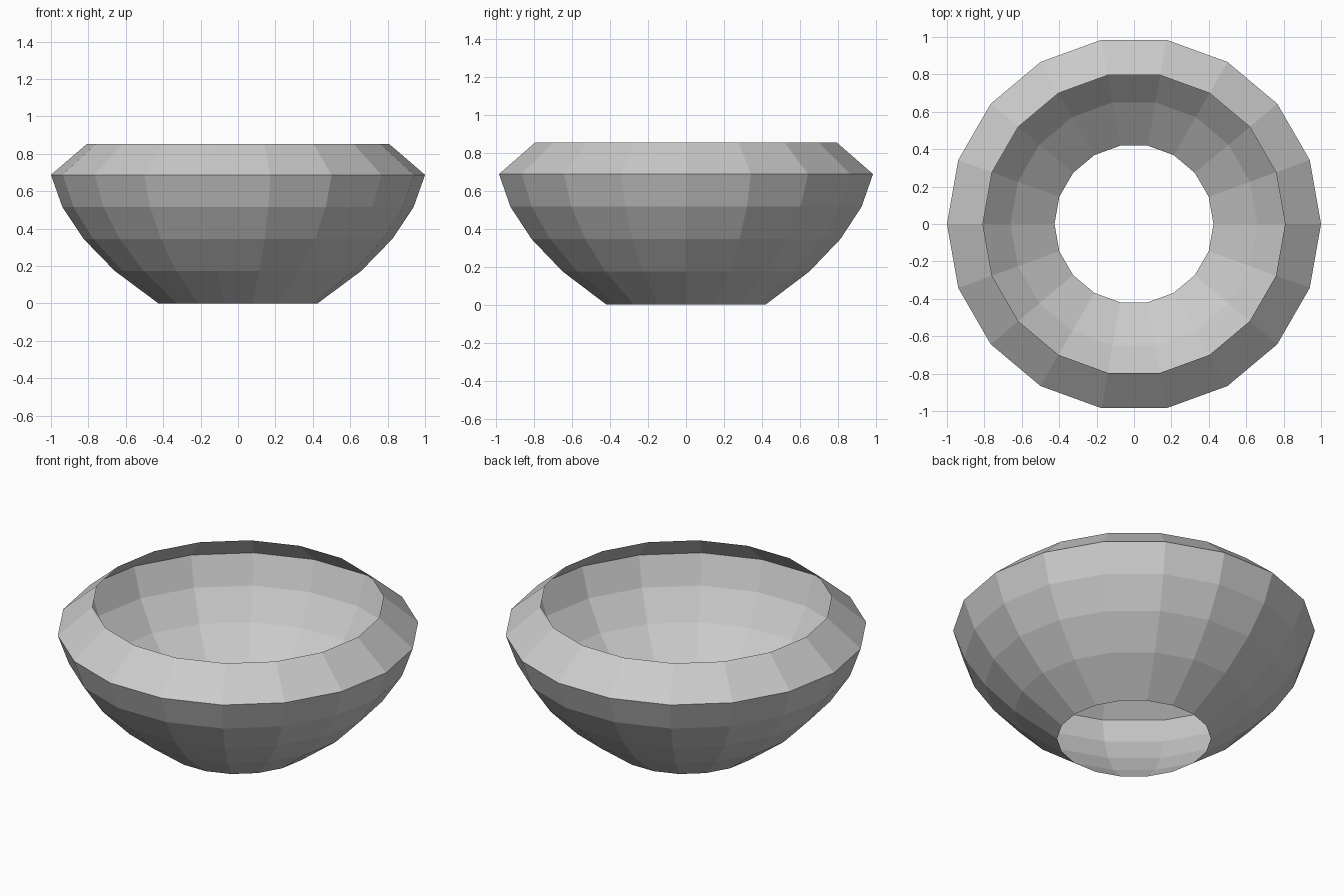
import bpy, bmesh
from math import cos, sin, tau

if "Cube" in bpy.data.objects:
    bpy.data.objects.remove(bpy.data.objects["Cube"])

SIDES = 18
# (radius, height) from the open foot up to the inward-leaning rim
PROFILE = [(0.425, 0.0), (0.66, 0.175), (0.826, 0.346),
           (0.939, 0.516), (1.0, 0.688), (0.808, 0.853)]

# Bowl: a single open sheet, stacked rings joined by flat quads
bm = bmesh.new()
rings = [[bm.verts.new((r * cos(tau * i / SIDES), r * sin(tau * i / SIDES), z))
          for i in range(SIDES)] for r, z in PROFILE]
for low, high in zip(rings, rings[1:]):
    for i in range(SIDES):
        j = (i + 1) % SIDES
        bm.faces.new((low[i], low[j], high[j], high[i]))

mesh = bpy.data.meshes.new("bowl_shell")
bm.to_mesh(mesh)
bm.free()
bowl = bpy.data.objects.new("bowl_shell", mesh)
bpy.context.collection.objects.link(bowl)
